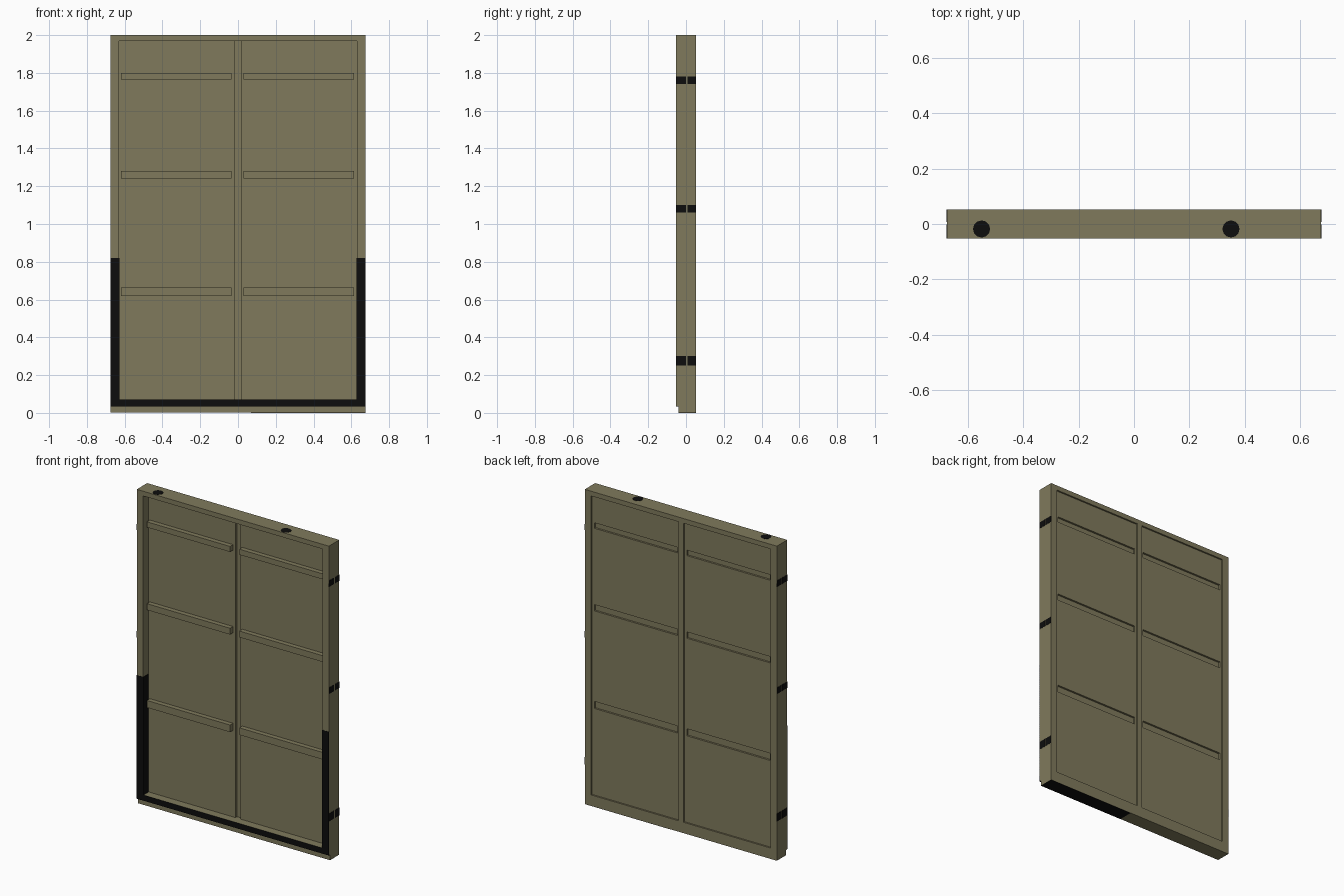
import bpy, bmesh
from mathutils import Matrix

if "Cube" in bpy.data.objects:
    bpy.data.objects.remove(bpy.data.objects["Cube"])


def material(name, col):
    m = bpy.data.materials.new(name)
    m.diffuse_color = (*col, 1)
    m.use_nodes = True
    m.node_tree.nodes["Principled BSDF"].inputs["Base Color"].default_value = m.diffuse_color
    return m


OLIVE = material("olive_paint", (0.215, 0.195, 0.107))
BLACK = material("black_seal", (0.004, 0.004, 0.004))


def add_object(name, bm, mat):
    me = bpy.data.meshes.new(name)
    bm.to_mesh(me)
    bm.free()
    me.materials.append(mat)
    ob = bpy.data.objects.new(name, me)
    bpy.context.collection.objects.link(ob)
    return ob


def boxes(name, mat, *ranges):
    """One object made of boxes given as (x0, x1, y0, y1, z0, z1)."""
    bm = bmesh.new()
    for x0, x1, y0, y1, z0, z1 in ranges:
        size = Matrix.Diagonal((x1 - x0, y1 - y0, z1 - z0, 1))
        mid = Matrix.Translation(((x0 + x1) / 2, (y0 + y1) / 2, (z0 + z1) / 2))
        bmesh.ops.create_cube(bm, size=1, matrix=mid @ size)
    return add_object(name, bm, mat)


W, IN, D = 0.675, 0.63, 0.052      # outer and inner half width, half depth
SILL, HEAD = 0.07, 1.97            # opening bottom and top

# Outer frame
for side, s in (("left", -1), ("right", 1)):
    xs = sorted((s * IN, s * W))
    boxes(side + "_post", OLIVE, (*xs, -D, D, SILL, HEAD))
    # Black seal on the lower front and inner faces of the post
    xi = sorted((s * IN, s * (IN - 0.002)))
    boxes(side + "_post_seal", BLACK,
          (*xs, -D - 0.001, -D + 0.002, SILL, 0.82),
          (*xi, -D - 0.001, 0.0, SILL, 0.82))
    # Hinge plates on the outer side
    xh = sorted((s * (W - 0.002), s * (W + 0.001)))
    for i, (z0, z1) in enumerate(((0.25, 0.30), (1.06, 1.10), (1.74, 1.78))):
        boxes(f"{side}_hinge_{i}", BLACK,
              (*xh, -D, -0.001, z0, z1), (*xh, 0.008, D, z0, z1))

boxes("head_rail", OLIVE, (-W, W, -D, D, HEAD, 2.0))
boxes("bottom_rail", OLIVE, (-W, W, -D, D, 0.036, SILL))
boxes("base_rail", OLIVE, (-W, W, -0.04, D, 0.001, 0.036))
boxes("bottom_seal", BLACK,
      (-W, W, -D - 0.001, -D + 0.002, 0.035, SILL),
      (-W, W, -D, -0.04, 0.034, 0.036))
boxes("base_seal", BLACK, (0.07, W, -0.04, D, 0.0, 0.002))

# Round plugs on the top edge
for i, x in enumerate((-0.55, 0.35)):
    bm = bmesh.new()
    bmesh.ops.create_cone(bm, cap_ends=True, segments=12, radius1=0.031,
                          radius2=0.031, depth=0.004,
                          matrix=Matrix.Translation((x, -0.018, 1.999)))
    add_object(f"top_plug_{i}", bm, BLACK)

# Two panels with ribs pressed forward and shallow slots behind
rib_z = ((0.62, 0.665), (1.24, 1.28), (1.765, 1.80))
for side, px, rx in (("left", (-IN, -0.018), (-0.62, -0.035)),
                     ("right", (0.018, IN), (0.03, 0.615))):
    panel = boxes(side + "_panel", OLIVE, (*px, 0.0, 0.042, SILL, HEAD))
    cutter = boxes("slot_cutter", OLIVE,
                   *[(*rx, 0.03, 0.07, a, b) for a, b in rib_z])
    cutter.hide_render = True
    mod = panel.modifiers.new("slots", 'BOOLEAN')
    mod.operation, mod.solver, mod.object = 'DIFFERENCE', 'EXACT', cutter
    bpy.context.view_layer.objects.active = panel
    bpy.ops.object.modifier_apply(modifier=mod.name)
    bpy.data.objects.remove(cutter)
    for i, (a, b) in enumerate(rib_z):
        boxes(f"{side}_rib_{i}", OLIVE, (*rx, -0.03, 0.01, a, b))

# Centre strip: groove in front, raised behind
boxes("centre_strip", OLIVE, (-0.018, 0.018, 0.015, D, SILL, HEAD))
